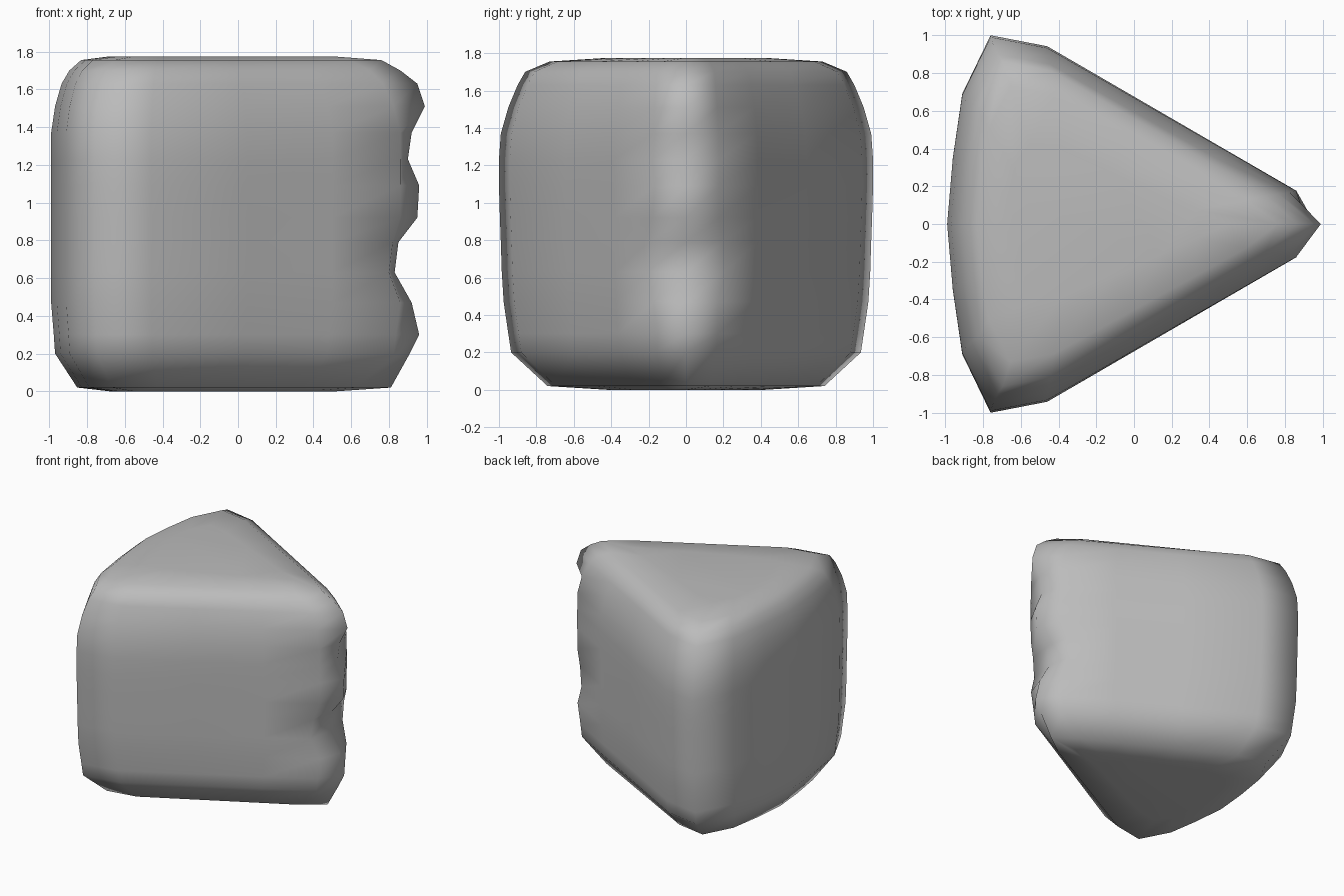
import bpy
import bmesh

cube = bpy.data.objects.get("Cube")
if cube:
    bpy.data.objects.remove(cube, do_unlink=True)

# One plain grey for the whole block
grey = bpy.data.materials.new("stone grey")
grey.use_nodes = True
colour = (0.5, 0.5, 0.5, 1)
grey.diffuse_color = colour
grey.node_tree.nodes["Principled BSDF"].inputs["Base Color"].default_value = colour

CENTRE = -0.3

# Levels from bottom to top: height, nose reach, scale in x, scale in y
LEVELS = [
    (0.00, 0.52, 0.55, 0.42),
    (0.02, 0.81, 0.80, 0.74),
    (0.20, 0.91, 0.97, 0.935),
    (0.30, 0.96, 0.98, 0.95),
    (0.47, 0.92, 1.00, 0.975),
    (0.63, 0.83, 1.00, 0.985),
    (0.79, 0.85, 1.00, 0.99),
    (0.92, 0.95, 1.00, 0.995),
    (1.09, 0.96, 1.00, 1.00),
    (1.23, 0.90, 1.00, 1.00),
    (1.37, 0.92, 1.00, 0.99),
    (1.51, 0.99, 0.97, 0.95),
    (1.63, 0.95, 0.92, 0.90),
    (1.70, 0.86, 0.86, 0.86),
    (1.755, 0.76, 0.77, 0.73),
    (1.775, 0.50, 0.55, 0.42),
]


def outline(nose, sx, sy):
    """Rounded triangle with its nose on +x, mirrored across y."""
    shoulder = min(0.86, (nose - CENTRE) / sx + CENTRE - 0.03)
    half = [(x, 0.675 - 0.58 * x) for x in (shoulder, 0.5, 0.05, -0.46)]
    half += [(-0.76, 1.0), (-0.91, 0.69), (-0.96, 0.35)]
    half = [(CENTRE + (x - CENTRE) * sx, y * sy) for x, y in half]
    heel = (CENTRE - 0.69 * sx, 0)
    return [(nose, 0)] + half + [heel] + [(x, -y) for x, y in reversed(half)]


# Wedge body lofted through the levels
bm = bmesh.new()
rings = [[bm.verts.new((x, y, z)) for x, y in outline(nose, sx, sy)]
         for z, nose, sx, sy in LEVELS]
for low, high in zip(rings, rings[1:]):
    for i in range(len(low)):
        j = (i + 1) % len(low)
        bm.faces.new((low[i], low[j], high[j], high[i]))
bm.faces.new(rings[0])
bm.faces.new(rings[-1])
bmesh.ops.recalc_face_normals(bm, faces=bm.faces)
for face in bm.faces:
    face.smooth = True

mesh = bpy.data.meshes.new("wedge_block")
bm.to_mesh(mesh)
bm.free()
mesh.materials.append(grey)
block = bpy.data.objects.new("wedge_block", mesh)
bpy.context.collection.objects.link(block)
